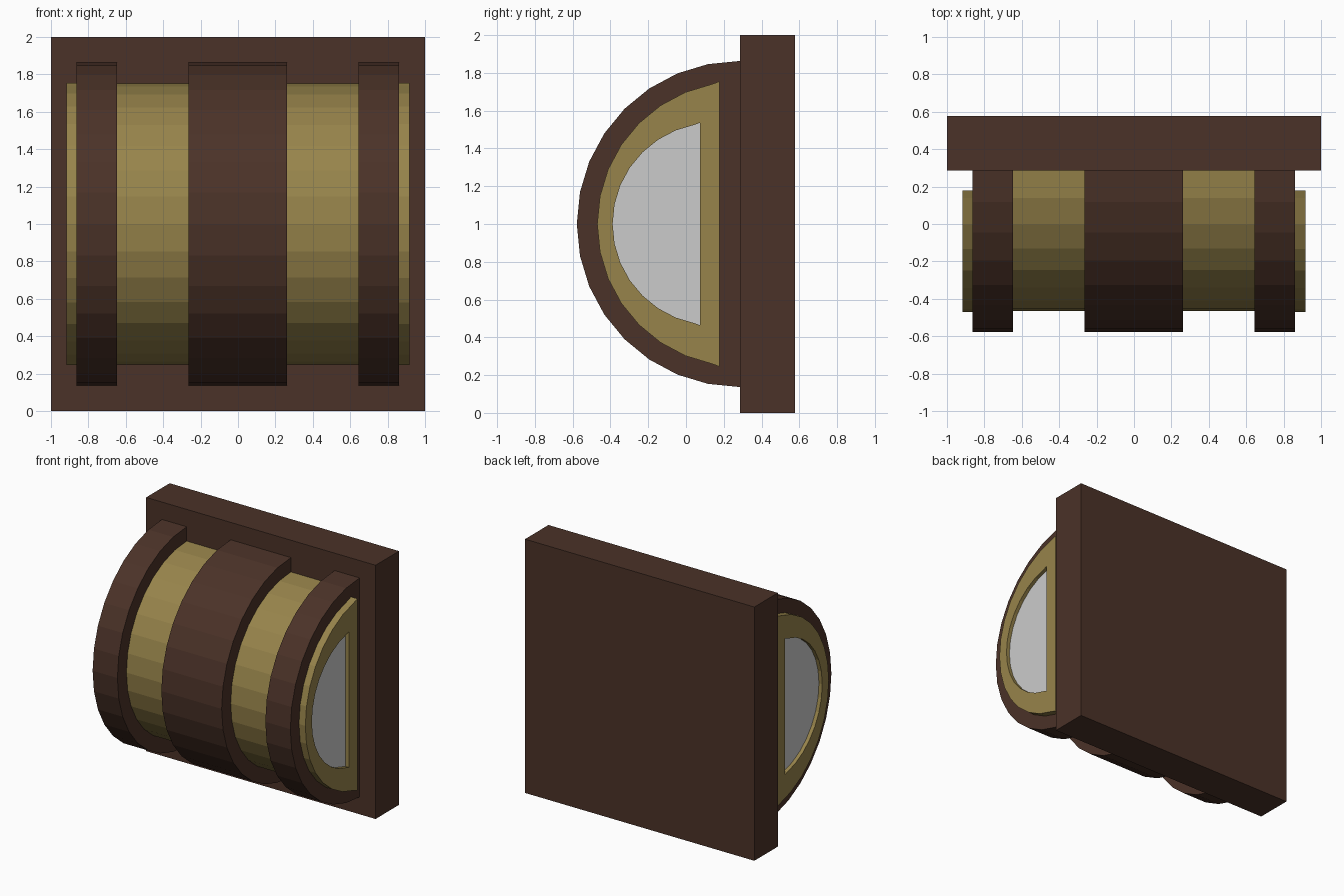
import bpy, bmesh, math

if "Cube" in bpy.data.objects:
    bpy.data.objects.remove(bpy.data.objects["Cube"])

BACK_Y, MID_Z = 0.285, 1.0   # centre line of the half-round body


def material(name, rgb):
    m = bpy.data.materials.new(name)
    m.diffuse_color = (*rgb, 1)
    m.use_nodes = True
    m.node_tree.nodes["Principled BSDF"].inputs["Base Color"].default_value = m.diffuse_color
    return m


BROWN = material("dark_brown", (0.07, 0.032, 0.021))
GOLD = material("dull_gold", (0.31, 0.23, 0.07))


def half_round(radius, flat_y=BACK_Y, steps=16):
    """D-shaped (y, z) outline, with the flat side at flat_y."""
    pts = []
    for i in range(steps + 1):
        a = math.pi * (i / steps - 0.5)
        y = BACK_Y - radius * math.cos(a)
        pts.append((min(y, flat_y), MID_Z + radius * math.sin(a)))
    return pts


def loft(name, rings, mat=None):
    """Closed solid through a list of (x, outline) rings."""
    bm = bmesh.new()
    loops = [[bm.verts.new((x, y, z)) for y, z in outline] for x, outline in rings]
    for a, b in zip(loops, loops[1:]):
        n = len(a)
        for i in range(n):
            j = (i + 1) % n
            bm.faces.new((a[i], a[j], b[j], b[i]))
    bm.faces.new(loops[0])
    bm.faces.new(loops[-1])
    bmesh.ops.recalc_face_normals(bm, faces=bm.faces)
    mesh = bpy.data.meshes.new(name)
    bm.to_mesh(mesh)
    bm.free()
    ob = bpy.data.objects.new(name, mesh)
    bpy.context.collection.objects.link(ob)
    if mat:
        mesh.materials.append(mat)
    return ob


# Square back plate
plate = [(BACK_Y, 0), (0.577, 0), (0.577, 2), (BACK_Y, 2)]
loft("back_plate", [(-1, plate), (1, plate)], BROWN)

# Raised bands around the drum
outer = half_round(0.863)
for name, x0, x1 in (("left_band", -0.863, -0.647),
                     ("middle_band", -0.264, 0.262),
                     ("right_band", 0.643, 0.861)):
    loft(name, [(x0, outer), (x1, outer)], BROWN)

# Drum seen between the bands
drum = half_round(0.75)
loft("drum", [(-0.75, drum), (0.75, drum)], GOLD)

# End caps with a recessed grey panel
rim = half_round(0.755, 0.178)
recess = [(-0.157 + (y + 0.146) * 0.715, MID_Z + (z - MID_Z) * 0.71) for y, z in rim]
for side, s in (("left", -1), ("right", 1)):
    loft(side + "_end_cap", [(s * 0.85, rim), (s * 0.916, rim),
                             (s * 0.916, recess), (s * 0.87, recess)], GOLD)
    loft(side + "_end_panel", [(s * 0.87, recess), (s * 0.887, recess)])
